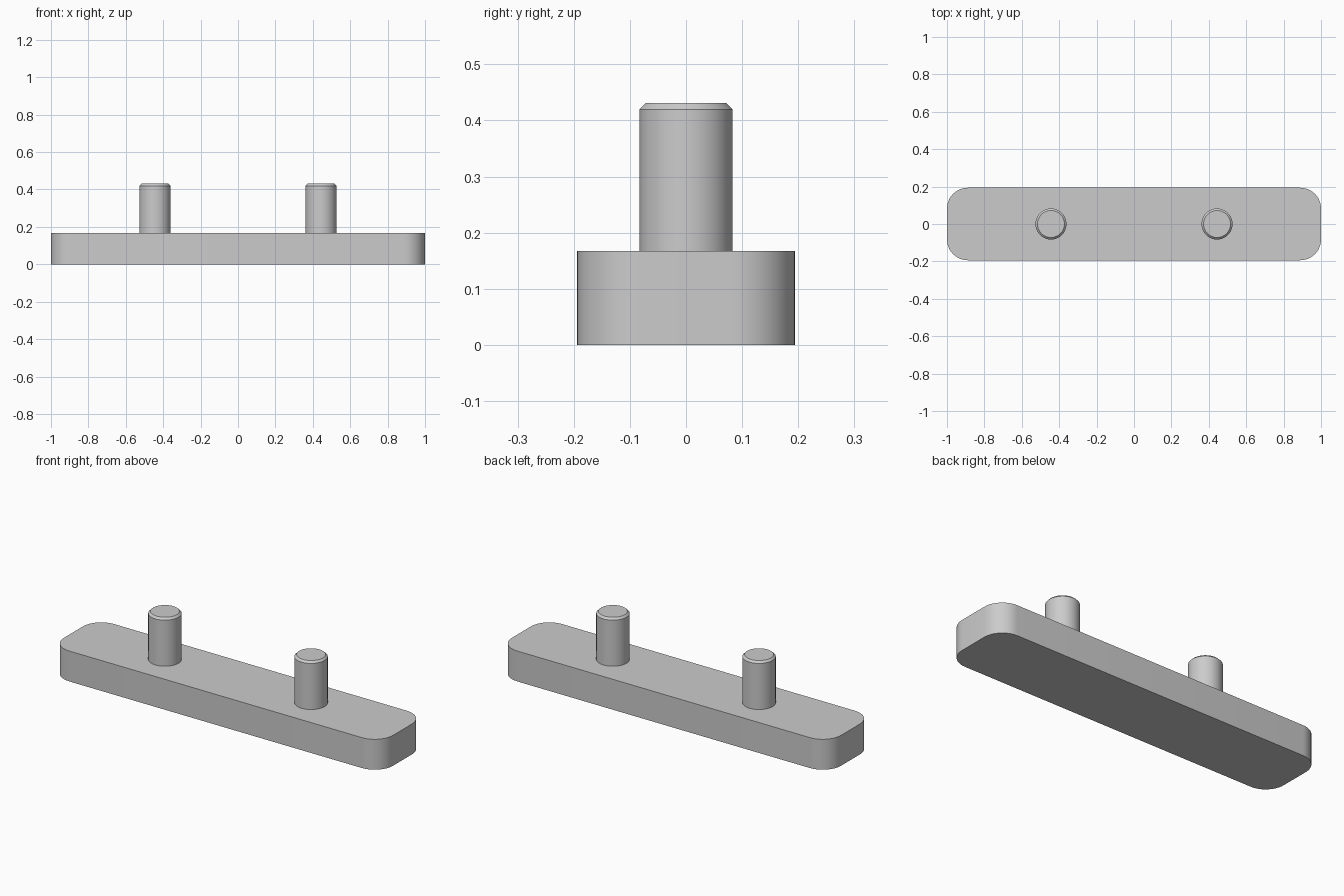
import bpy, bmesh, math

if "Cube" in bpy.data.objects:
    bpy.data.objects.remove(bpy.data.objects["Cube"])

PLATE_H, PIN_TOP = 0.167, 0.431


def make_object(name, bm):
    bmesh.ops.recalc_face_normals(bm, faces=bm.faces)
    mesh = bpy.data.meshes.new(name)
    bm.to_mesh(mesh)
    bm.free()
    obj = bpy.data.objects.new(name, mesh)
    bpy.context.collection.objects.link(obj)
    bpy.ops.object.select_all(action='DESELECT')
    obj.select_set(True)
    bpy.context.view_layer.objects.active = obj
    bpy.ops.object.shade_smooth_by_angle(angle=math.radians(30))
    return obj


# Base plate: rounded rectangle extruded upward
def base_plate(hx, hy, r, h, steps=12):
    bm = bmesh.new()
    verts = []
    for i, (sx, sy) in enumerate([(1, 1), (-1, 1), (-1, -1), (1, -1)]):
        for k in range(steps + 1):
            a = math.pi / 2 * (i + k / steps)
            verts.append(bm.verts.new((sx * (hx - r) + r * math.cos(a),
                                       sy * (hy - r) + r * math.sin(a), 0)))
    face = bm.faces.new(verts)
    top = bmesh.ops.extrude_face_region(bm, geom=[face], use_keep_orig=True)
    moved = [g for g in top["geom"] if isinstance(g, bmesh.types.BMVert)]
    bmesh.ops.translate(bm, verts=moved, vec=(0, 0, h))
    return make_object("base_plate", bm)


# Pin: cylinder standing on the plate, with a chamfered top rim
def pin(name, x, r=0.083, chamfer=0.011):
    bm = bmesh.new()
    h = PIN_TOP - PLATE_H
    bmesh.ops.create_cone(bm, cap_ends=True, segments=64, radius1=r, radius2=r, depth=h)
    rim = [e for e in bm.edges if all(v.co.z > 0 for v in e.verts)]
    bmesh.ops.bevel(bm, geom=rim, offset=chamfer, segments=1, affect='EDGES')
    obj = make_object(name, bm)
    obj.location = (x, 0, PLATE_H + h / 2)


base_plate(1.0, 0.194, 0.112, PLATE_H)
for side, x in (("left", -0.444), ("right", 0.444)):
    pin(f"{side}_pin", x)
